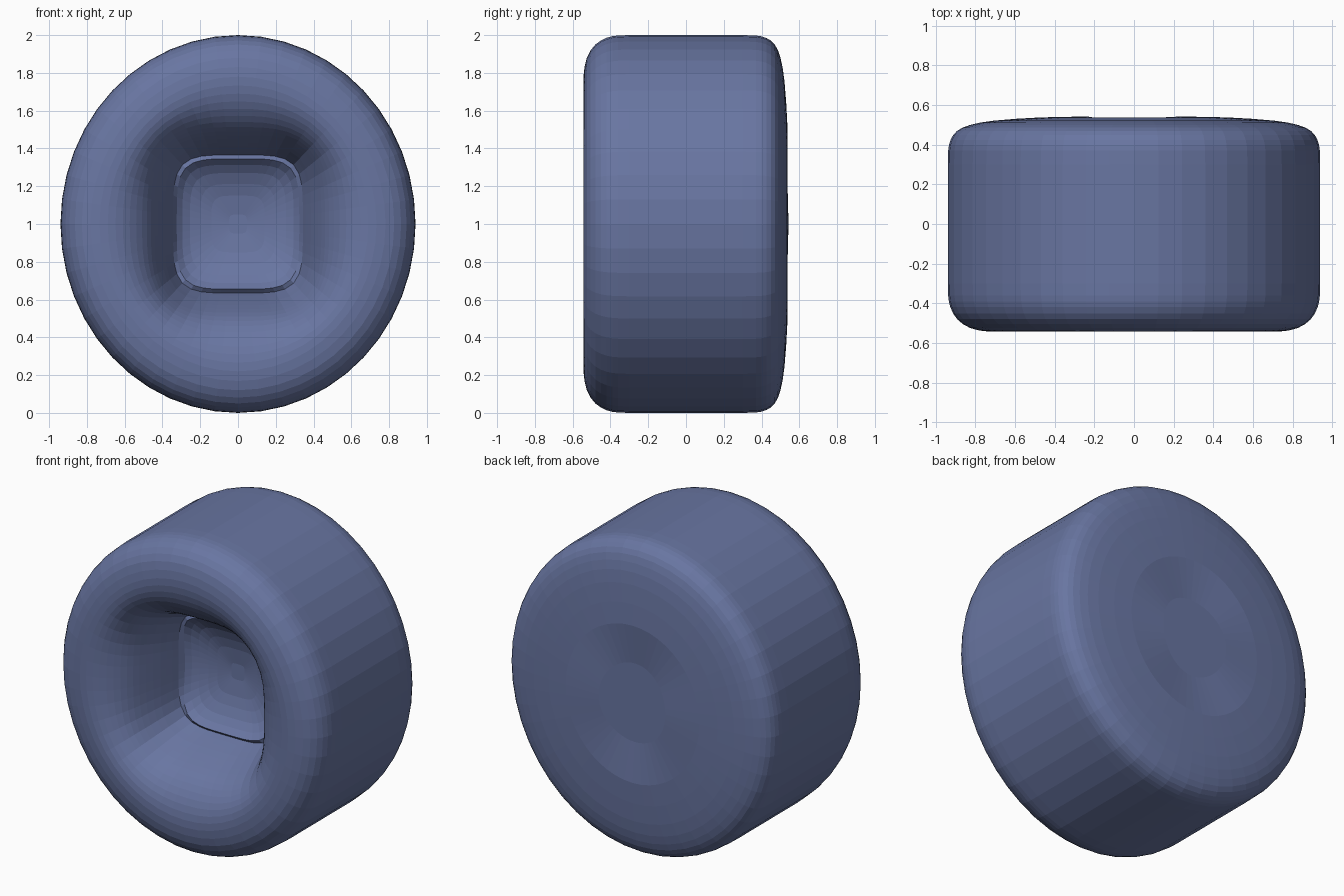
import bpy, bmesh, math
from mathutils import Vector

if "Cube" in bpy.data.objects:
    bpy.data.objects.remove(bpy.data.objects["Cube"])

SEGMENTS = 48
RX, RZ = 0.94, 1.0
FLOOR_CURVE = 0.5   # extra vertical bowing of the recess floor

# Profile from recess floor, over the front rim, to the back:
# (radius scale, y, roundness exponent: 2 = ellipse, higher = squarer)
profile = [
    (0.05, 0.00, 4.5), (0.15, -0.005, 4.5), (0.27, -0.025, 4.5),
    (0.345, -0.07, 4.5), (0.38, -0.15, 4.5), (0.41, -0.23, 4.2),
    (0.45, -0.32, 3.8), (0.49, -0.395, 3.4), (0.54, -0.455, 2.9),
    (0.61, -0.505, 2.45), (0.69, -0.535, 2.15), (0.78, -0.543, 2.0),
    (0.88, -0.525, 2.0), (0.95, -0.48, 2.0), (0.986, -0.42, 2.0),
    (0.998, -0.36, 2.0), (1.0, -0.30, 2.0), (1.0, 0.30, 2.0),
    (0.998, 0.37, 2.0), (0.985, 0.425, 2.0), (0.95, 0.47, 2.0),
    (0.88, 0.50, 2.0), (0.75, 0.522, 2.0), (0.50, 0.538, 2.0),
    (0.25, 0.543, 2.0),
]


def smooth_profile(points):
    """Add a curved midpoint between neighbouring profile points."""
    pts = [Vector(p) for p in points]
    out = []
    for i in range(len(pts) - 1):
        a, b = pts[i], pts[i + 1]
        out.append(a)
        straight = any(abs(q.y - p.y) > 0.5
                       for p, q in zip(pts[max(i - 1, 0):i + 2], pts[i:i + 3]))
        if straight or i == 0 or i == len(pts) - 2:
            continue
        out.append((a + b) * 0.5625 - (pts[i - 1] + pts[i + 2]) * 0.0625)
    return out + [pts[-1]]


def ring(bm, s, y, p):
    verts = []
    for i in range(SEGMENTS):
        t = 2 * math.pi * i / SEGMENTS
        c, n = math.cos(t), math.sin(t)
        r = s / (abs(c) ** p + abs(n) ** p) ** (1 / p)
        z = RZ * r * n
        bow = FLOOR_CURVE * z * z if s < 0.36 else 0
        verts.append(bm.verts.new((RX * r * c, y - bow, 1 + z)))
    return verts


# Round body with a squarish recess in the front
bm = bmesh.new()
rings = [ring(bm, *p) for p in smooth_profile(profile)]
for a, b in zip(rings, rings[1:]):
    for i in range(SEGMENTS):
        j = (i + 1) % SEGMENTS
        bm.faces.new((a[i], a[j], b[j], b[i]))

# Recess floor and back centre
bm.faces.new(rings[0])
bm.faces.new(rings[-1])
bmesh.ops.recalc_face_normals(bm, faces=bm.faces)

mesh = bpy.data.meshes.new("recessed_round_body")
bm.to_mesh(mesh)
bm.free()

mat = bpy.data.materials.new("slate_blue")
mat.diffuse_color = (0.14, 0.18, 0.36, 1)
mat.use_nodes = True
mat.node_tree.nodes["Principled BSDF"].inputs["Base Color"].default_value = mat.diffuse_color
mesh.materials.append(mat)

body = bpy.data.objects.new("recessed_round_body", mesh)
bpy.context.collection.objects.link(body)
